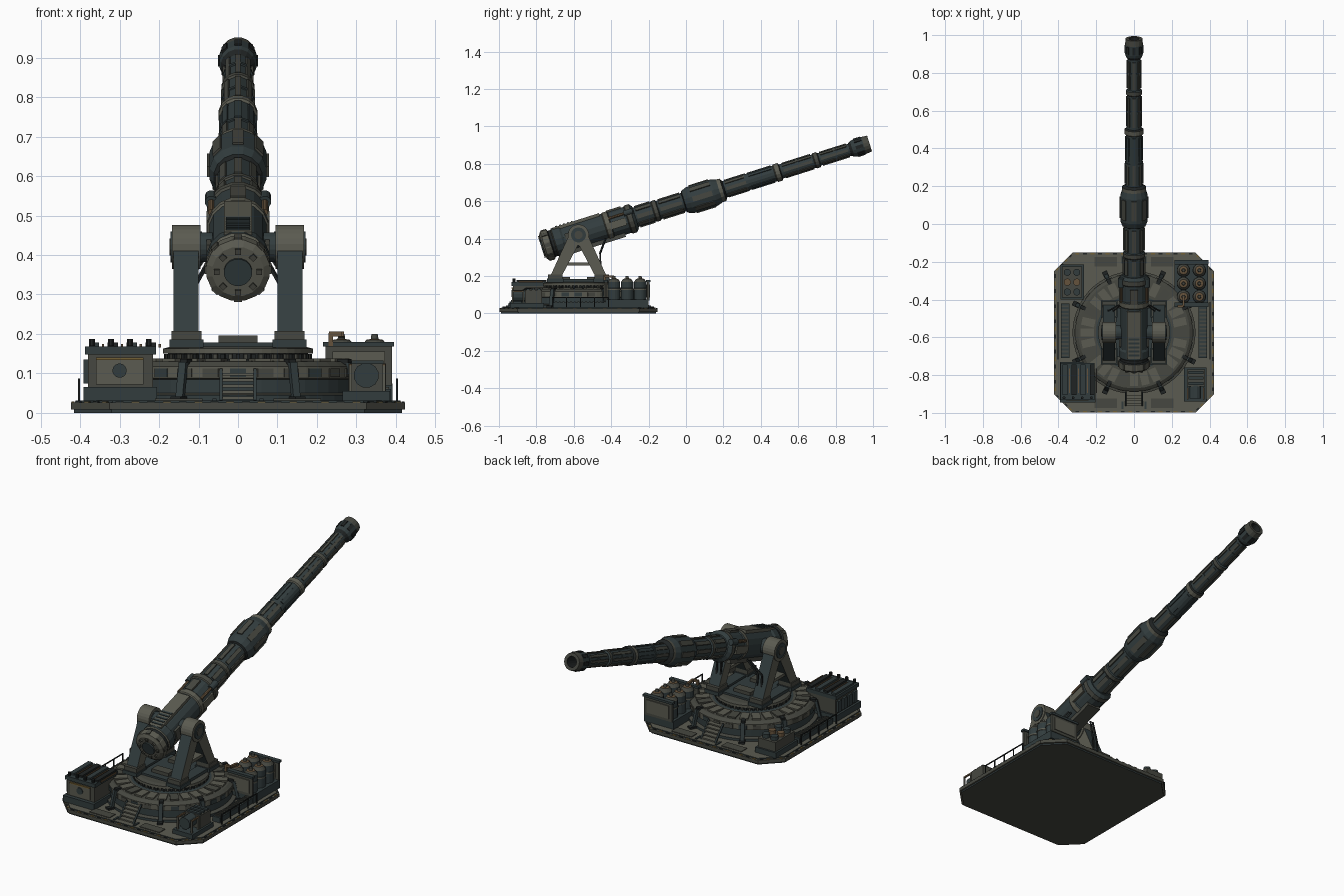
import bpy, bmesh, math
from mathutils import Matrix, Vector

COLOURS = {"olive grey": (0.105, 0.105, 0.082), "dark slate": (0.032, 0.046, 0.048),
           "deep olive": (0.062, 0.064, 0.052), "near black": (0.014, 0.017, 0.017),
           "hazard amber": (0.17, 0.115, 0.035), "bronze": (0.13, 0.085, 0.045)}
OLIVE, SLATE, DEEP, BLACK, AMBER, BRONZE = range(6)
mats = []
for n, c in COLOURS.items():
    m = bpy.data.materials.new(n)
    m.diffuse_color = (*c, 1)
    mats.append(m)
T, R = Matrix.Translation, Matrix.Rotation
AX = {"x": R(math.pi / 2, 4, "Y"), "y": R(-math.pi / 2, 4, "X"), "z": Matrix()}
CY = -0.575                                        # centre of the turntable in y


class Part:
    """One named object gathered from simple solids."""
    def __init__(self, name, frame=Matrix()):
        self.name, self.frame, self.bm = name, frame, bmesh.new()

    def box(self, c, s, mat, rot=Matrix()):
        v = bmesh.ops.create_cube(self.bm, size=1, matrix=T(c) @ rot @ Matrix.Diagonal((*s, 1)))["verts"]
        for f in {f for w in v for f in w.link_faces}:
            f.material_index = mat

    def span(self, x, y, z, mat):
        self.box([(a + b) / 2 for a, b in (x, y, z)], [b - a for a, b in (x, y, z)], mat)

    def lathe(self, prof, n, c=(0, 0, 0), axis="z"):
        """Profile entries are (radius, height, material of the band that follows)."""
        M, off = T(c) @ AX[axis], math.pi / n
        rings = [[self.bm.verts.new(M @ Vector((r * math.cos(off + k * math.tau / n),
                  r * math.sin(off + k * math.tau / n), h))) for k in range(n)] for r, h, _ in prof]
        for a, b, p in zip(rings, rings[1:], prof):
            for k in range(n):
                j = (k + 1) % n
                self.bm.faces.new((a[k], a[j], b[j], b[k])).material_index = p[2]
        self.bm.faces.new(rings[0][::-1]).material_index = prof[0][2]
        self.bm.faces.new(rings[-1]).material_index = prof[-1][2]

    def cyl(self, c, r, h, mat, axis="z", n=16):
        self.lathe([(r, -h / 2, mat), (r, h / 2, mat)], n, c, axis)

    def rod(self, a, b, r, mat):
        a, b = Vector(a), Vector(b)
        q = (b - a).to_track_quat("Z", "Y").to_matrix().to_4x4()
        self.box((a + b) / 2, (2 * r, 2 * r, (b - a).length), mat, q)

    def prism(self, pts, axis, lo, hi, cap, side):
        """Extrude an outline along x (points are y, z) or z (points are x, y)."""
        at = (lambda p, h: (h, *p)) if axis == "x" else (lambda p, h: (*p, h))
        a, b = [[self.bm.verts.new(at(p, h)) for p in pts] for h in (lo, hi)]
        for f in (a[::-1], b):
            self.bm.faces.new(f).material_index = cap
        for k in range(len(pts)):
            j = (k + 1) % len(pts)
            self.bm.faces.new((a[k], a[j], b[j], b[k])).material_index = side

    def done(self):
        bmesh.ops.recalc_face_normals(self.bm, faces=self.bm.faces)
        me = bpy.data.meshes.new(self.name)
        self.bm.to_mesh(me)
        for m in mats:
            me.materials.append(m)
        ob = bpy.data.objects.new(self.name, me)
        bpy.context.collection.objects.link(ob)
        ob.matrix_world = self.frame


def octagon(h, c):
    return [(x, y + CY) for x, y in ((-h + c, -h), (h - c, -h), (h, -h + c), (h, h - c),
                                     (h - c, h), (-h + c, h), (-h, h - c), (-h, -h + c))]


# Base plate with chamfered corners and a dashed hazard edge
p = Part("base_plate")
p.prism(octagon(0.415, 0.095), "z", 0, 0.008, DEEP, SLATE)
p.prism(octagon(0.423, 0.097), "z", 0.008, 0.026, OLIVE, DEEP)
p.prism(octagon(0.412, 0.094), "z", 0.026, 0.032, OLIVE, SLATE)
for k in range(4):
    rot = R(k * math.pi / 2, 4, "Z")
    for i in range(16):
        c = rot @ Vector((-0.3 + i * 0.04, -0.418, 0.027))
        p.box(c + Vector((0, CY, 0)), (0.02, 0.008, 0.004), AMBER if i % 2 else BLACK, rot)
    rot = R(k * math.pi / 2 + math.pi / 4, 4, "Z")
    for i in range(4):
        c = rot @ Vector((-0.048 + i * 0.032, -0.524, 0.027))
        p.box(c + Vector((0, CY, 0)), (0.016, 0.008, 0.004), AMBER if i % 2 else BLACK, rot)
p.done()

# Turntable: stepped drum, plated top, toothed ring
p = Part("turntable")
p.lathe([(0.325, 0.03, SLATE), (0.325, 0.045, DEEP), (0.305, 0.05, SLATE), (0.305, 0.085, DEEP),
         (0.312, 0.088, OLIVE), (0.312, 0.118, DEEP), (0.295, 0.13, DEEP), (0.2, 0.132, SLATE),
         (0.178, 0.134, BLACK), (0.178, 0.15, OLIVE), (0.19, 0.15, OLIVE), (0.19, 0.163, DEEP),
         (0.17, 0.168, DEEP)], 48, (0, CY, 0))
F = T((0, CY, 0))
for k in range(28):
    rot = F @ R(k * math.tau / 28, 4, "Z")
    p.box((0, 0, 0), (0.07, 0.042, 0.008), OLIVE if k % 4 else DEEP, rot @ T((0.248, 0, 0.134)))
    p.box((0, 0, 0), (0.006, 0.04, 0.022), DEEP if k % 3 else SLATE, rot @ T((0.311, 0, 0.102)))
for k in range(60):
    p.box((0, 0, 0), (0.012, 0.01, 0.014), BLACK if k % 2 else DEEP,
          F @ R(k * math.tau / 60, 4, "Z") @ T((0.182, 0, 0.142)))
p.done()

# Radial braces around the drum
p = Part("drum_braces")
for a in (26, 64, 116, 154, 206, 244, 296, 334):
    rot = F @ R(math.radians(a), 4, "Z")
    p.box((0, 0, 0), (0.014, 0.02, 0.1), SLATE, rot @ T((0.326, 0, 0.078)) @ R(-0.22, 4, "Y"))
    p.box((0, 0, 0), (0.05, 0.028, 0.012), BLACK, rot @ T((0.335, 0, 0.036)))
    p.box((0, 0, 0), (0.03, 0.02, 0.014), BLACK, rot @ T((0.3, 0, 0.13)))
p.done()

# Steps at front and back
p = Part("access_steps")
for s in (-1, 1):
    for i in range(5):
        p.box((0, CY + s * (0.372 - i * 0.013), 0.038 + i * 0.015), (0.078, 0.03, 0.007), OLIVE)
    for x in (-0.043, 0.043):
        p.rod((x, CY + s * 0.385, 0.03), (x, CY + s * 0.315, 0.11), 0.004, SLATE)
p.done()

# A-frame brackets, mirrored left and right
for s, side in ((-1, "left"), (1, "right")):
    p = Part(side + "_trunnion_bracket")
    lo, hi = sorted((s * 0.1, s * 0.163))
    for d in (-1, 1):
        leg = [(0.155, 0.19), (0.095, 0.19), (0.0, 0.37), (0.012, 0.43), (0.05, 0.42)]
        p.prism([(CY + d * y, z) for y, z in leg], "x", lo, hi, OLIVE, SLATE)
        p.box((s * 0.131, CY + d * 0.125, 0.197), (0.076, 0.078, 0.022), DEEP)
        p.box((s * 0.131, CY + d * 0.125, 0.176), (0.086, 0.088, 0.02), SLATE)
    p.box((s * 0.131, CY, 0.265), (0.045, 0.15, 0.016), OLIVE)
    p.box((s * 0.131, CY, 0.176), (0.06, 0.2, 0.016), SLATE)
    p.cyl((s * 0.131, CY, 0.42), 0.056, 0.072, OLIVE, "x", 24)
    p.cyl((s * 0.131, CY, 0.42), 0.04, 0.08, SLATE, "x", 20)
    p.cyl((s * 0.131, CY, 0.42), 0.022, 0.086, DEEP, "x", 12)
    p.cyl((s * 0.09, CY, 0.42), 0.038, 0.05, SLATE, "x", 20)
    for x in (0.11, 0.135):                        # hanging cables
        pts = [(s * x * 0.6, -0.43, 0.40), (s * x, -0.46, 0.32), (s * x, -0.455, 0.25), (s * x, -0.44, 0.165)]
        for a, b in zip(pts, pts[1:]):
            p.rod(a, b, 0.004, BLACK)
    p.done()
p = Part("cradle_floor")
p.span((-0.095, 0.095), (CY - 0.13, CY + 0.13), (0.16, 0.178), SLATE)
for s in (-1, 1):
    p.box((0, CY + s * 0.07, 0.186), (0.1, 0.05, 0.02), DEEP)
p.done()

# Gun: local y runs along the barrel from the pivot
G = T((0, CY, 0.418)) @ R(math.radians(17.5), 4, "X")
p = Part("breech_and_receiver", G)
p.lathe([(0.066, -0.2, OLIVE), (0.082, -0.19, OLIVE), (0.082, -0.155, BLACK), (0.074, -0.15, BLACK),
         (0.074, -0.135, OLIVE), (0.081, -0.13, SLATE), (0.081, -0.09, SLATE), (0.074, -0.08, SLATE),
         (0.074, 0.15, OLIVE), (0.079, 0.155, OLIVE), (0.079, 0.18, SLATE), (0.074, 0.185, SLATE),
         (0.074, 0.275, DEEP), (0.08, 0.28, DEEP), (0.08, 0.305, SLATE), (0.062, 0.32, SLATE)], 16, axis="y")
p.cyl((0, -0.202, 0), 0.036, 0.012, SLATE, "y", 16)
for k in range(8):
    rot = R(k * math.tau / 8, 4, "Y")
    p.box((0, 0, 0), (0.014, 0.012, 0.014), DEEP, rot @ T((0.054, -0.202, 0)))
    p.box((0, 0, 0), (0.008, 0.03, 0.02), DEEP, rot @ T((0.081, -0.172, 0)))
p.span((-0.036, 0.036), (-0.12, 0.14), (0.06, 0.08), OLIVE)
for i in range(5):
    p.box((0, -0.1 + i * 0.022, 0.081), (0.06, 0.01, 0.006), SLATE)
p.box((0, 0.22, 0.074), (0.04, 0.08, 0.014), DEEP)
p.span((-0.04, 0.04), (-0.08, 0.24), (-0.084, -0.06), DEEP)
for s in (-1, 1):
    p.box((s * 0.074, 0.22, -0.005), (0.012, 0.09, 0.04), OLIVE)
    p.box((s * 0.074, -0.03, 0), (0.012, 0.08, 0.06), DEEP)
    p.cyl((s * 0.068, 0.29, 0.038), 0.016, 0.05, SLATE, "y", 12)
    p.cyl((s * 0.068, 0.24, 0.038), 0.008, 0.12, BRONZE, "y", 8)
p.done()

p = Part("barrel", G)
p.lathe([(0.055, 0.3, SLATE), (0.055, 0.42, DEEP), (0.059, 0.425, DEEP), (0.059, 0.445, SLATE),
         (0.052, 0.45, SLATE), (0.052, 0.59, BLACK), (0.062, 0.595, SLATE), (0.074, 0.625, SLATE),
         (0.074, 0.76, SLATE), (0.064, 0.79, OLIVE), (0.064, 0.81, BLACK), (0.046, 0.82, SLATE),
         (0.044, 1.1, OLIVE), (0.05, 1.105, OLIVE), (0.05, 1.13, BLACK), (0.04, 1.135, SLATE),
         (0.038, 1.32, DEEP), (0.043, 1.325, DEEP), (0.043, 1.345, SLATE), (0.035, 1.35, SLATE),
         (0.034, 1.52, BLACK), (0.044, 1.535, SLATE), (0.048, 1.55, SLATE), (0.048, 1.6, DEEP),
         (0.045, 1.632, DEEP), (0.028, 1.632, BLACK), (0.026, 1.5, BLACK)], 16, axis="y")
ribs = [(0.33, 0.415, 0.056, DEEP), (0.46, 0.58, 0.053, DEEP), (0.64, 0.75, 0.074, DEEP),
        (0.83, 0.94, 0.045, DEEP), (0.96, 1.09, 0.044, SLATE), (1.15, 1.31, 0.039, DEEP),
        (1.36, 1.51, 0.035, DEEP), (1.555, 1.595, 0.047, BLACK)]
for a, b, r, m in ribs:
    for k in range(8):
        p.box((0, 0, 0), (r * 0.38, b - a, 0.008), m, R(k * math.tau / 8, 4, "Y") @ T((0, (a + b) / 2, r)))
for y, r in ((0.94, 0.049), (1.23, 0.042), (1.44, 0.039)):
    p.cyl((0, y, 0), r, 0.014, SLATE, "y")
p.done()

# Front left generator cabinet
p = Part("generator_cabinet")
p.span((-0.392, -0.205), (-0.945, -0.73), (0.03, 0.065), SLATE)
p.span((-0.38, -0.215), (-0.925, -0.74), (0.065, 0.148), DEEP)
p.span((-0.388, -0.208), (-0.932, -0.735), (0.148, 0.168), SLATE)
p.span((-0.36, -0.24), (-0.93, -0.92), (0.072, 0.134), OLIVE)
p.span((-0.36, -0.24), (-0.934, -0.92), (0.134, 0.14), AMBER)
p.cyl((-0.3, -0.93, 0.107), 0.018, 0.008, SLATE, "y")
for i in range(4):
    x = -0.37 + i * 0.048
    p.box((x + 0.005, -0.825, 0.171), (0.026, 0.16, 0.014), BLACK if i % 2 else SLATE)
    p.box((x + 0.028, -0.83, 0.17), (0.006, 0.13, 0.008), BRONZE)
    p.box((-0.386, -0.9 + i * 0.045, 0.105), (0.012, 0.03, 0.06), SLATE)
    p.cyl((x, -0.92, 0.178), 0.008, 0.018, BLACK, n=8)
p.done()

# Front right pump unit
p = Part("pump_unit")
p.span((0.265, 0.385), (-0.94, -0.76), (0.03, 0.055), SLATE)
p.span((0.28, 0.375), (-0.86, -0.77), (0.055, 0.125), DEEP)
p.cyl((0.325, -0.89, 0.095), 0.032, 0.07, SLATE, "y", 12)
for x in (0.285, 0.37):
    for y in (-0.925, -0.87):
        p.box((x, y, 0.085), (0.008, 0.008, 0.07), OLIVE)
    p.box((x, -0.897, 0.12), (0.008, 0.063, 0.008), BRONZE)
for i in range(3):
    p.box((0.328, -0.845 + i * 0.03, 0.128), (0.08, 0.016, 0.01), SLATE)
p.done()

# Back right tank rack
p = Part("tank_rack")
p.span((0.215, 0.392), (-0.43, -0.2), (0.03, 0.075), SLATE)
for y in (-0.428, -0.202):
    p.span((0.222, 0.39), (y - 0.006, y + 0.006), (0.07, 0.172), DEEP)
    p.span((0.24, 0.372), (y - 0.01, y + 0.01), (0.085, 0.155), OLIVE)
    p.span((0.215, 0.395), (y - 0.012, y + 0.012), (0.168, 0.18), SLATE)
for x in (0.262, 0.346):
    for i in range(3):
        p.lathe([(0.034, 0.07, SLATE), (0.034, 0.125, OLIVE), (0.036, 0.126, OLIVE), (0.036, 0.134, SLATE),
                 (0.034, 0.135, SLATE), (0.034, 0.168, DEEP), (0.022, 0.185, BRONZE), (0.01, 0.187, DEEP),
                 (0.008, 0.2, DEEP)], 16, (x, -0.385 + i * 0.07, 0))
for a, b in (((0.235, -0.435, 0.17), (0.235, -0.435, 0.203)), ((0.23, -0.435, 0.2), (0.262, -0.435, 0.2)),
             ((0.262, -0.435, 0.2), (0.262, -0.385, 0.196))):
    p.rod(a, b, 0.006, BRONZE)
p.done()

# Back left valve box
p = Part("valve_box")
p.span((-0.39, -0.265), (-0.4, -0.215), (0.03, 0.06), SLATE)
p.span((-0.38, -0.275), (-0.39, -0.225), (0.06, 0.11), DEEP)
for x in (-0.353, -0.303):
    for i in range(3):
        p.cyl((x, -0.36 + i * 0.052, 0.118), 0.019, 0.024, BRONZE if i == 1 else SLATE, n=12)
p.done()

# Side gratings, deck rails and deck plates on both sides
p = Part("side_walkways")
for s in (-1, 1):
    p.box((s * 0.365, CY + 0.01, 0.045), (0.045, 0.29, 0.03), SLATE)
    for i in range(14):
        p.box((s * 0.365, CY - 0.12 + i * 0.02, 0.062), (0.036, 0.009, 0.006), DEEP)
    for i in range(5):
        p.box((s * 0.403, CY - 0.14 + i * 0.075, 0.058), (0.005, 0.005, 0.056), BLACK)
    p.box((s * 0.403, CY + 0.01, 0.085), (0.005, 0.305, 0.005), BLACK)
    for t in (-1, 1):
        p.box((s * 0.15, CY + t * 0.375, 0.033), (0.12, 0.05, 0.006), DEEP)
        p.box((s * 0.06, CY + t * 0.385, 0.034), (0.01, 0.04, 0.006), SLATE)
p.done()
